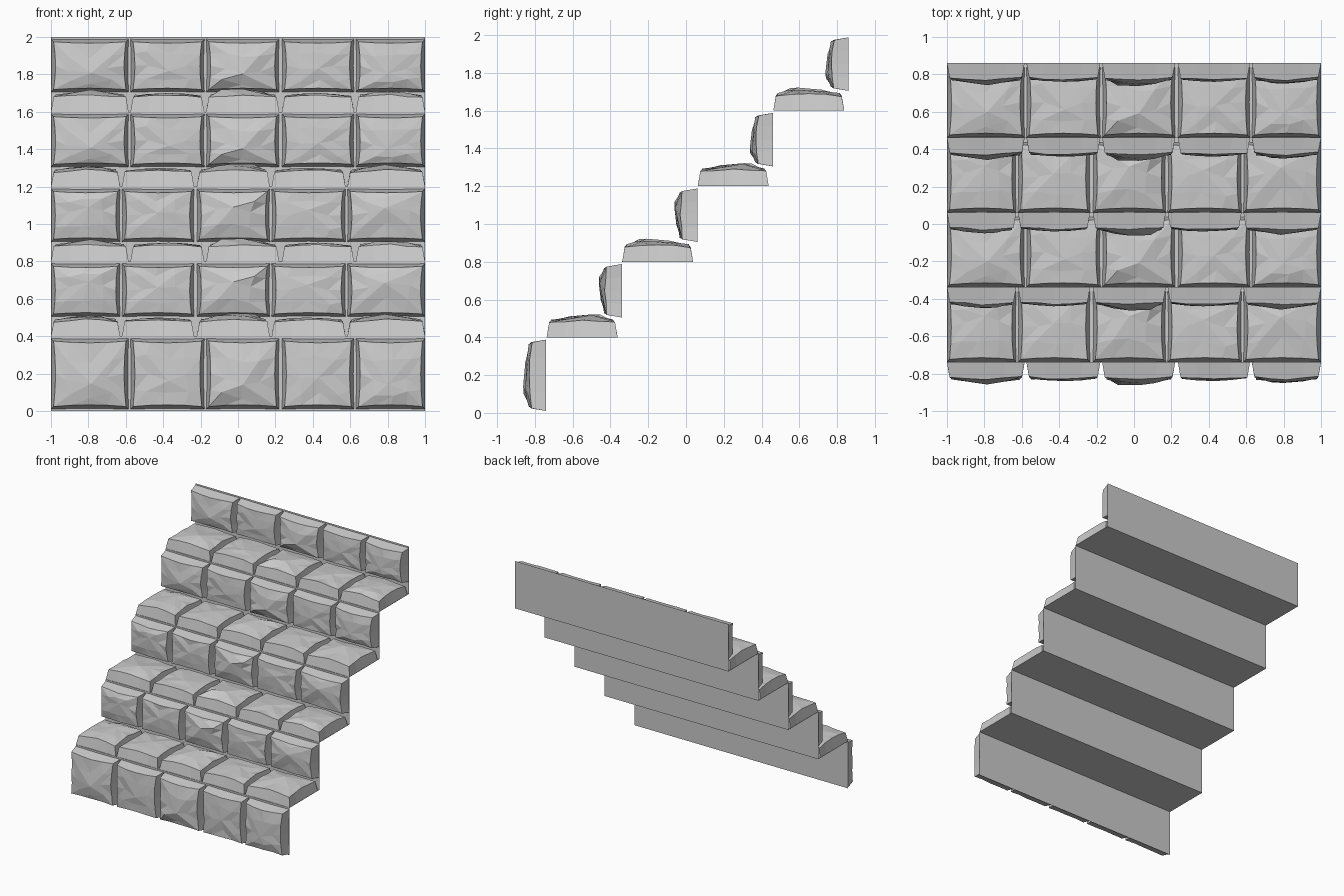
import bpy, bmesh, random
from mathutils import Vector

cube = bpy.data.objects.get("Cube")
if cube:
    bpy.data.objects.remove(cube, do_unlink=True)

stone_grey = bpy.data.materials.new("stone grey")
stone_grey.use_nodes = True
GREY = (0.6, 0.6, 0.6, 1)
stone_grey.diffuse_color = GREY
stone_grey.node_tree.nodes["Principled BSDF"].inputs["Base Color"].default_value = GREY

random.seed(11)
STEP, FIRST_Y, N = 0.4, -0.74, 4
# Each stone: left, right, peak across, peak up, peak height
STONES = [(-1, -.585, -.05, -.3, .118), (-.575, -.18, 0, -.1, .1),
          (-.17, .22, -.05, -.3, .122), (.235, .62, 0, -.1, .1),
          (.63, 1, 0, -.2, .11)]


def finish(bm, name):
    mesh = bpy.data.meshes.new(name)
    bm.to_mesh(mesh)
    bm.free()
    mesh.materials.append(stone_grey)
    obj = bpy.data.objects.new(name, mesh)
    bpy.context.collection.objects.link(obj)


def add_stone(bm, index, half_v, place):
    """Rough-hewn block: tapered sides, pinched edges and a faceted, domed face."""
    left, right, peak_u, peak_v, peak = STONES[index]
    random.seed(index + 11)  # the same five stones repeat in every row
    mid, half_u = (left + right) / 2, (right - left) / 2
    base, face = {}, {}
    for i in range(N + 1):
        for j in range(N + 1):
            a, b = 2 * i / N - 1, 2 * j / N - 1
            ja, jb, jh = (random.uniform(-1, 1) for _ in range(3))
            rim = i in (0, N) or j in (0, N)
            pinch_u = 1 - 0.05 * (1 - b * b) * abs(a)
            pinch_v = 1 - 0.05 * (1 - a * a) * abs(b)
            if rim:
                base[i, j] = bm.verts.new(place(mid + a * half_u * (1 - (1 - pinch_u) * .4),
                                                b * half_v * (1 - (1 - pinch_v) * .4), 0))
                u, v = a * (half_u * pinch_u - 0.014), b * (half_v * pinch_v - 0.014)
                h = 0.078 + 0.012 * (1 - min(abs(a), abs(b))) + 0.004 * jh
            else:
                # Move the centre vertex to the summit and let the others follow
                pull = (1 - abs(a)) * (1 - abs(b))
                u = (a + peak_u * pull + 0.09 * ja) * half_u
                v = (b + peak_v * pull * 1.2 + 0.09 * jb) * half_v
                centre = i == j == N // 2
                h = peak if centre else 0.085 + (peak - 0.085) * 0.6 + 0.007 * jh
                if index == 2 and not centre:
                    h += 0.008 * (a * b > 0) - 0.006 * (a > b)
            face[i, j] = bm.verts.new(place(mid + u, v, h))
    # Faceted face, split into triangles
    for i in range(N):
        for j in range(N):
            q = [face[i, j], face[i + 1, j], face[i + 1, j + 1], face[i, j + 1]]
            k = 0 if (i < N / 2) == (j < N / 2) else 1
            bm.faces.new((q[k], q[k + 1], q[k + 2]))
            bm.faces.new((q[k], q[k + 2], q[(k + 3) % 4]))
    # Side walls
    ring = ([(i, 0) for i in range(N)] + [(N, j) for j in range(N)]
            + [(i, N) for i in range(N, 0, -1)] + [(0, j) for j in range(N, 0, -1)])
    for p, q in zip(ring, ring[1:] + ring[:1]):
        bm.faces.new((base[p], base[q], face[q], face[p]))


def stone_row(name, half_v, turned, to_world):
    """Row of five stones; turned rows are spun half a turn."""
    sign = -1 if turned else 1
    bm = bmesh.new()
    for index in range(len(STONES)):
        add_stone(bm, index, half_v, lambda u, v, h: to_world(sign * u, sign * v, h))
    finish(bm, name)


# Folded backing sheet behind the stones
bm = bmesh.new()
profile = []
for s in range(5):
    y = FIRST_Y + STEP * s
    profile += [(y, STEP * s), (y, STEP * (s + 1))]
pairs = [[bm.verts.new((x, y, z)) for x in (-1, 1)] for y, z in profile]
for (a, b), (c, d) in zip(pairs, pairs[1:]):
    bm.faces.new((a, b, d, c))
finish(bm, "stair_backing")

# Riser stones
for s in range(5):
    y = FIRST_Y + STEP * s
    low = STEP * s + (0.105 if s else 0.01)
    high = STEP * s + 0.388
    centre = (low + high) / 2
    stone_row(f"riser_stones_{s + 1}", (high - low) / 2, s in (1, 2),
              lambda u, v, h: Vector((u, y - h, centre + v)))

# Tread stones
for s in range(4):
    middle = FIRST_Y + STEP * s + 0.19
    z = STEP * (s + 1)
    stone_row(f"tread_stones_{s + 1}", 0.188, s in (0, 2),
              lambda u, v, h: Vector((u, middle + v, z + h)))
